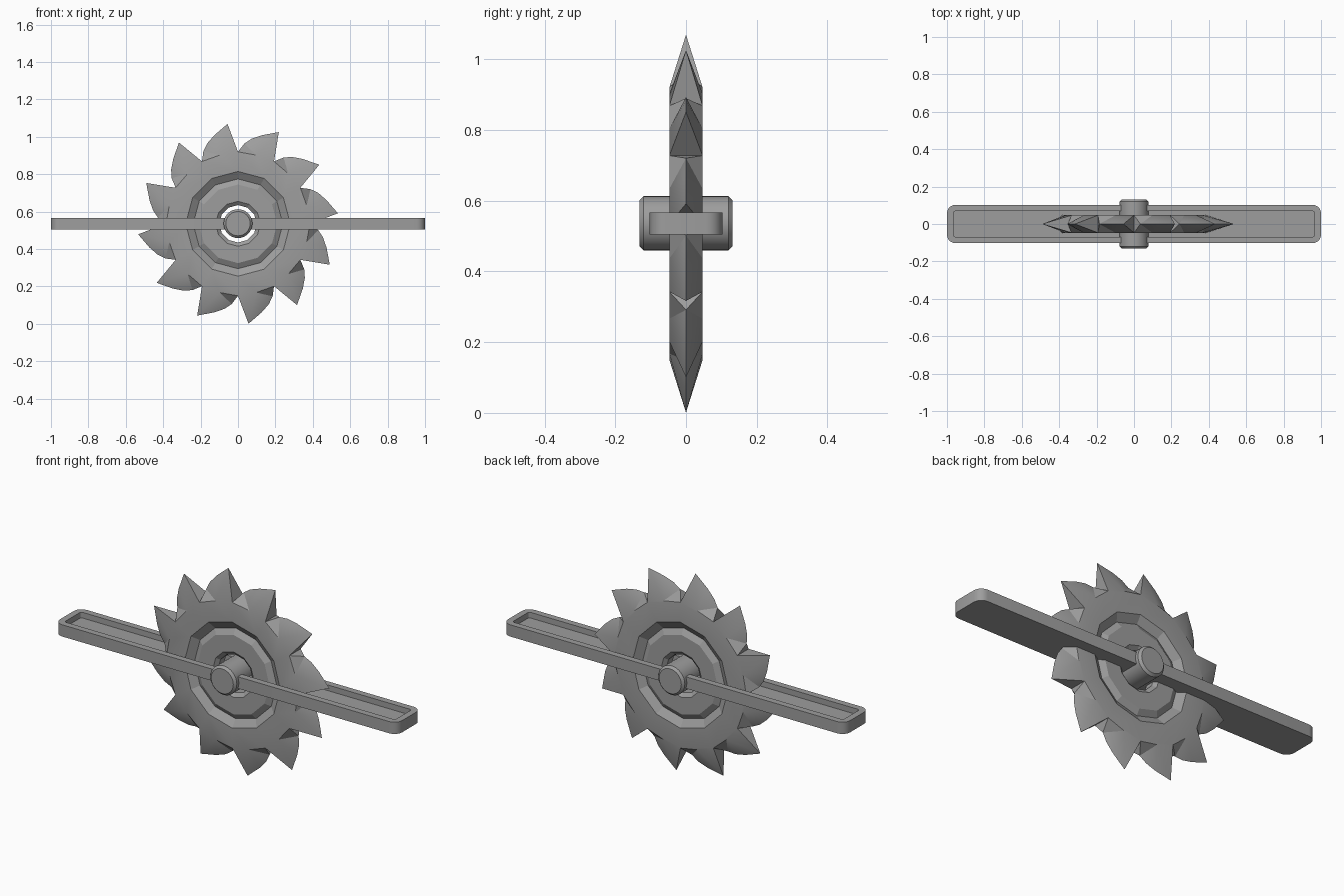
import bpy, bmesh
from math import sin, cos, pi, radians
from mathutils import Matrix

cube = bpy.data.objects.get("Cube")
if cube:
    bpy.data.objects.remove(cube)

CENTRE_Z = 0.535
TEETH = 12
STEP = 360 / TEETH

steel = bpy.data.materials.new("grey_steel")
steel.use_nodes = True
GREY = (0.34, 0.34, 0.34, 1)
steel.diffuse_color = GREY
steel.node_tree.nodes["Principled BSDF"].inputs["Base Color"].default_value = GREY


def finish(name, bm, angle):
    """Clean the mesh, link it and shade it with sharp edges kept."""
    bmesh.ops.remove_doubles(bm, verts=bm.verts, dist=0.0005)
    bmesh.ops.recalc_face_normals(bm, faces=bm.faces)
    mesh = bpy.data.meshes.new(name)
    bm.to_mesh(mesh)
    bm.free()
    mesh.materials.append(steel)
    obj = bpy.data.objects.new(name, mesh)
    bpy.context.collection.objects.link(obj)
    bpy.ops.object.select_all(action="DESELECT")
    obj.select_set(True)
    bpy.context.view_layer.objects.active = obj
    bpy.ops.object.shade_smooth_by_angle(angle=radians(angle))
    return obj


def polar(r, degrees, y):
    a = radians(degrees)
    return (r * cos(a), y, CENTRE_Z + r * sin(a))


# Saw blade: grooved hub, flat disc and teeth that thin to a central ridge
def saw_blade():
    bm = bmesh.new()

    def face(*points):
        bm.faces.new([bm.verts.new(p) for p in points])

    half = 0.047
    rim = 0.385
    hub = [(0.10, 0.022), (0.12, 0.038), (0.21, 0.038), (0.24, 0.02), (0.28, half)]
    ridge = [(0.43, 4.5), (0.46, 9), (0.49, 15), (0.537, 24)]
    for i in range(TEETH):
        a = 90 - i * STEP
        b = a - STEP
        crest = [polar(r, a - d, 0) for r, d in ridge]
        for s in (-1, 1):
            # Stepped rings around the hole
            for (r0, y0), (r1, y1) in zip(hub, hub[1:]):
                face(polar(r0, a, s * y0), polar(r0, b, s * y0),
                     polar(r1, b, s * y1), polar(r1, a, s * y1))
            # Flat disc
            start, end = polar(rim, a, s * half), polar(rim, b, s * half)
            middle = polar(rim - 0.005, a - STEP / 2, s * half)
            face(polar(0.28, a, s * half), polar(0.28, b, s * half), end, middle, start)
            # Tooth flank
            outline = [start] + crest + [end]
            for p, q in zip(outline, outline[1:]):
                face(middle, p, q)
        # Tooth heel, cutting face and wall of the hole
        face(polar(rim, a, -half), polar(rim, a, half), crest[0])
        face(polar(rim, b, -half), polar(rim, b, half), crest[-1])
        r, y = hub[0]
        face(polar(r, a, -y), polar(r, b, -y), polar(r, b, y), polar(r, a, y))
    blade = finish("saw_blade", bm, 25)
    for p in blade.data.polygons:
        if all((blade.data.vertices[v].co.x ** 2
                + (blade.data.vertices[v].co.z - CENTRE_Z) ** 2) < 0.085
               for v in p.vertices):
            p.use_smooth = False


# Axle: round bar with chamfered ends
def axle():
    bm = bmesh.new()
    bmesh.ops.create_cone(bm, cap_ends=True, segments=32, radius1=0.077,
                          radius2=0.077, depth=0.24)
    caps = [f for f in bm.faces if len(f.verts) > 4]
    for cap in caps:
        side = 1 if cap.calc_center_median().z > 0 else -1
        bmesh.ops.inset_region(bm, faces=[cap], thickness=0.012)
        for v in cap.verts:
            v.co.z += side * 0.012
    bm.transform(Matrix.Translation((0, 0, CENTRE_Z + 0.001)) @ Matrix.Rotation(pi / 2, 4, "X"))
    finish("axle", bm, 30)


# Mounting bar: long tray with rounded corners and a sunken top
def mounting_bar():
    bm = bmesh.new()
    bmesh.ops.create_cube(bm, size=1)
    bmesh.ops.scale(bm, vec=(2, 0.205, 0.062), verts=bm.verts)
    bmesh.ops.translate(bm, vec=(0, 0, CENTRE_Z + 0.001), verts=bm.verts)
    uprights = [e for e in bm.edges if abs(e.verts[0].co.z - e.verts[1].co.z) > 0.01]
    bmesh.ops.bevel(bm, geom=uprights, offset=0.045, segments=5, profile=0.5,
                    affect="EDGES")
    bm.normal_update()
    top = max(bm.faces, key=lambda f: f.calc_center_median().z)
    bmesh.ops.inset_region(bm, faces=[top], thickness=0.034)
    sunk = bmesh.ops.extrude_discrete_faces(bm, faces=[top])["faces"][0]
    for v in sunk.verts:
        v.co.z -= 0.03
    finish("mounting_bar", bm, 30)


saw_blade()
axle()
mounting_bar()
